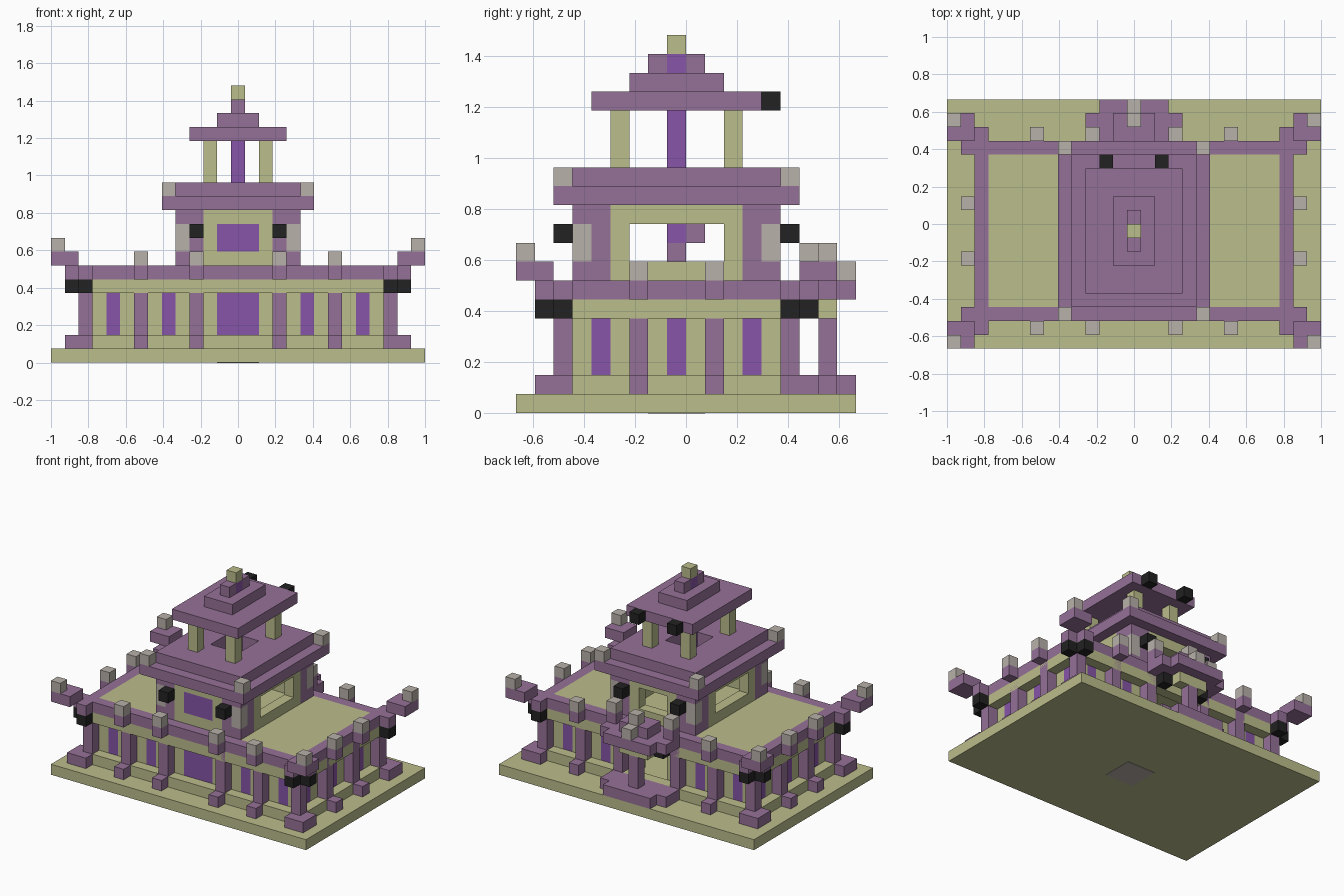
import bpy
import bmesh
from mathutils import Matrix, Vector

if "Cube" in bpy.data.objects:
    bpy.data.objects.remove(bpy.data.objects["Cube"], do_unlink=True)

WIDTH, DEPTH, SPAN = 27, 18, 17   # block counts; the body mirrors inside SPAN
UNIT = 2 / WIDTH


def material(name, *rgb):
    mat = bpy.data.materials.new(name)
    mat.use_nodes = True
    mat.diffuse_color = (*rgb, 1)
    mat.node_tree.nodes["Principled BSDF"].inputs["Base Color"].default_value = (*rgb, 1)
    return mat


olive = material("olive stone", .5, .51, .26)
purple = material("dusty purple", .3, .165, .31)
violet = material("violet glass", .24, .09, .39)
grey = material("warm grey", .48, .44, .4)
black = material("black", .016, .016, .016)


def part(name, mat, *boxes, mirror=""):
    """Joins boxes (corner x, y, z, size x, y, z in blocks), mirrored on request."""
    todo = set(boxes)
    if "x" in mirror:
        todo |= {(WIDTH - x - w, y, z, w, d, h) for x, y, z, w, d, h in todo}
    if "y" in mirror:
        todo |= {(x, SPAN - y - d, z, w, d, h) for x, y, z, w, d, h in todo}
    bm = bmesh.new()
    for x, y, z, w, d, h in sorted(todo):
        centre = Vector((x + w / 2 - WIDTH / 2, y + d / 2 - DEPTH / 2, z + h / 2))
        place = Matrix.Translation(centre * UNIT) @ Matrix.Diagonal((w * UNIT, d * UNIT, h * UNIT, 1))
        bmesh.ops.create_cube(bm, size=1, matrix=place)
    mesh = bpy.data.meshes.new(name)
    bm.to_mesh(mesh)
    bm.free()
    mesh.materials.append(mat)
    obj = bpy.data.objects.new(name, mesh)
    bpy.context.collection.objects.link(obj)
    return obj


def cubes(name, mat, *cells, mirror="xy", height=1):
    return part(name, mat, *[(x, y, z, 1, 1, height) for x, y, z in cells], mirror=mirror)


# Ground slab with an inlay underneath
part("ground_slab", olive, (0, 0, 0, WIDTH, DEPTH, 1))
part("slab_inlay", grey, (12, 7, -.03, 3, 3, .05))

# Lower storey: plinth, lintel and flat roof
for label, level in (("plinth", 1), ("lintel", 5)):
    part(label, olive, (3, 2, level, 21, 1, 1), (2, 3, level, 1, 11, 1), mirror="xy")
part("flat_roof", olive, (3, 3, 6, 21, 11, 1))

# Lower walls with narrow windows, each wall strip set back one block
part("long_walls", olive, *[(x, 3, 2, w, 1, 3) for x, w in ((3, 1), (5, 3), (9, 3))], mirror="xy")
part("end_walls", olive, *[(3, y, 2, 1, d, 3) for y, d in ((3, 1), (5, 3))], mirror="xy")
cubes("long_wall_windows", violet, (4, 3, 2), (8, 3, 2), height=3)
cubes("end_wall_windows", violet, (3, 4, 2), (3, 8, 2), height=3)
part("front_window", violet, (12, 3, 2, 3, 1, 3))

# Pillars with foot, bracket and cap standing proud of the beam
pillars = [(6, 2, 6, 1), (10, 2, 10, 1), (2, 6, 1, 6)]
for x, y, out_x, out_y in pillars:
    side = "end" if x < y else "long"
    cubes(f"{side}_pillars", purple, (x, y, 1), height=5.01)
    cubes(f"{side}_pillar_feet", purple, (out_x, out_y, 1))
    cubes(f"{side}_pillar_brackets", purple, (out_x, out_y, 6))
    if x != 10:
        cubes(f"{side}_pillar_caps", grey, (out_x, out_y, 7))
cubes("front_inner_caps", grey, (10, 1, 7), mirror="x")
cubes("back_inner_cap_stems", purple, (10, 15, 7), mirror="x")
cubes("back_inner_caps", grey, (10, 15, 8), mirror="x")

# Corner pillars, lanterns and upturned eaves
cubes("corner_pillars", purple, (2, 2, 1), height=5)
part("corner_feet", purple, (1, 1, 1, 2, 2, 1), mirror="xy")
cubes("corner_lanterns", black, (1, 2, 5), (2, 1, 5))
part("eave_beams", purple, (1, 2, 6, 25, 1, 1), (2, 1, 6, 1, 15, 1), mirror="xy")
part("upturned_eaves", purple, (0, 0, 7, 2, 2, 1), mirror="xy")
cubes("eave_tips", grey, (0, 0, 8))

# Back porch
for label, level in (("porch_step", 1), ("porch_roof", 6)):
    part(label, purple, (11, 15, level, 5, 1, 1), (10, 16, level, 7, 1, 1),
         (11, 17, level, 5, 1, 1))
part("porch_post", purple, (13, 16, 2, 1, 1, 3))
part("porch_capital", olive, (12, 16, 5, 3, 1, 1))
cubes("porch_lanterns", black, (11, 15, 5), mirror="x")
part("porch_ridge", purple, (12, 15, 7, 3, 2, 1))
cubes("porch_tips", grey, (13, 17, 7), (13, 16, 8), mirror="")

# Upper storey corners
cubes("tower_corner_bases", purple, (9, 3, 7))
cubes("tower_corner_panels", grey, (9, 3, 8), height=2)
cubes("tower_corner_tops", purple, (9, 3, 10))
cubes("tower_posts", purple, (10, 3, 7), (9, 4, 7), height=4)
cubes("tower_lanterns", black, (10, 2, 9))

# Upper storey walls: open sides and back, glazed front
part("tower_side_walls", olive, (9, 5, 7, 1, 7, 1), (9, 5, 10, 1, 7, 1),
     (9, 5, 8, 1, 1, 2), mirror="xy")
part("tower_end_walls", olive, (11, 3, 7, 5, 1, 1), (11, 3, 10, 5, 1, 1),
     (11, 3, 8, 1, 1, 2), mirror="xy")
part("tower_front_window", violet, (12, 3, 8, 3, 1, 2))

# Two-step tower roof with an opening for the hanging pole
for label, level, inset in (("tower_eave", 11, 0), ("tower_roof", 12, 1)):
    left, front = 8 + inset, 2 + inset
    part(label, purple, (left, front, level, WIDTH - 2 * left, 7 - front, 1),
         (left, 7, level, 12 - left, 3, 1), mirror="xy")
cubes("tower_roof_tips", grey, (8, 2, 12))

# Belfry: posts, stepped roof and finial
cubes("belfry_posts", olive, (11, 5, 13), height=3)
for step, (left, front) in enumerate(((10, 4), (12, 6))):
    part(f"belfry_roof_{step}", purple,
         (left, front, 16 + step, WIDTH - 2 * left, SPAN - 2 * front, 1))
cubes("belfry_lanterns", black, (11, 13, 16), mirror="x")
cubes("belfry_ridge", purple, (13, 7, 18), mirror="y")
cubes("finial", olive, (13, 8, 19), mirror="")

# Hanging pole and its striker
part("hanging_pole", violet, (13, 8, 9, 1, 1, 10))
cubes("pole_striker", purple, (13, 8, 8), (13, 9, 9), mirror="")
